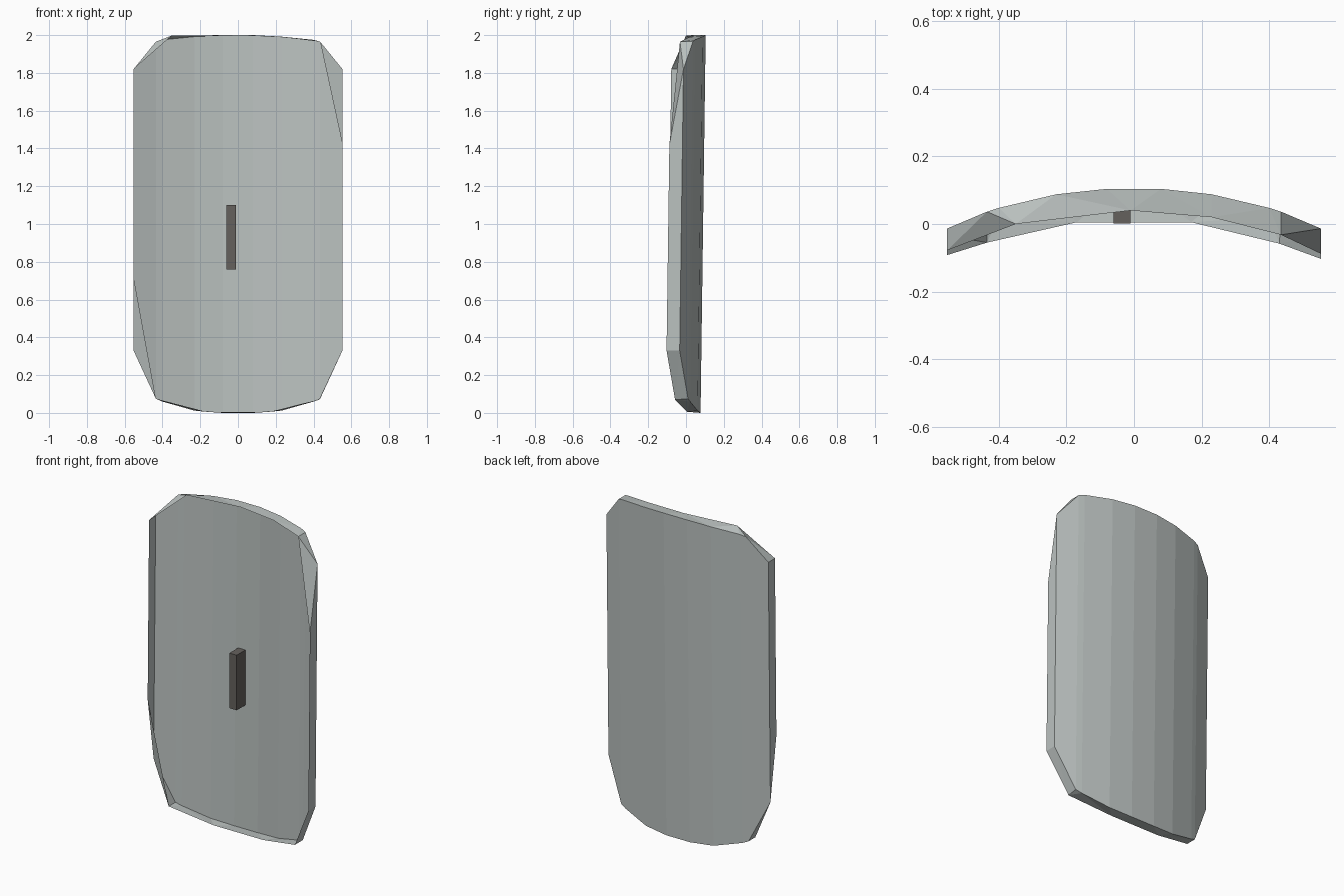
import bpy, bmesh
from mathutils import Vector

if "Cube" in bpy.data.objects:
    bpy.data.objects.remove(bpy.data.objects["Cube"])


def material(name, rgb):
    m = bpy.data.materials.new(name)
    m.diffuse_color = (*rgb, 1)
    m.use_nodes = True
    m.node_tree.nodes["Principled BSDF"].inputs["Base Color"].default_value = m.diffuse_color
    return m


def finish(bm, name, mat):
    me = bpy.data.meshes.new(name)
    bm.to_mesh(me)
    bm.free()
    me.materials.append(mat)
    ob = bpy.data.objects.new(name, me)
    bpy.context.collection.objects.link(ob)
    return ob


grey = material("pale grey", (0.50, 0.54, 0.53))
dark = material("dark brown grey", (0.13, 0.12, 0.11))

# Curved plate: half profile of columns as (x, y at top, bottom z, top z), mirrored in x
half = [(0.08, 0.104, 0.0, 2.0), (0.23, 0.088, 0.012, 1.992), (0.40, 0.048, 0.06, 1.975),
        (0.435, 0.037, 0.075, 1.965), (0.553, -0.011, 0.33, 1.82)]
columns = [(-x, y, lo, hi) for x, y, lo, hi in reversed(half)] + half


def lean(y, z):
    return y + 0.0135 * (z - 2)


bm = bmesh.new()
top = [bm.verts.new((x, lean(y, hi), hi)) for x, y, lo, hi in columns]
bottom = [bm.verts.new((x, lean(y, lo), lo)) for x, y, lo, hi in columns]
for i in range(len(columns) - 1):
    bm.faces.new((top[i], top[i + 1], bottom[i + 1], bottom[i]))
back_loop = top + bottom[::-1]

# Rim: open front edge, clockwise from the upper left, stitched to the plate edge
front = [(-0.553, -0.078, 1.82), (-0.35, 0.0, 1.998), (-0.01, 0.04, 2.0), (0.23, 0.02, 1.99),
         (0.435, -0.032, 1.965), (0.553, -0.088, 1.42), (0.553, -0.103, 0.33),
         (0.43, -0.058, 0.07), (0.17, 0.005, 0.006), (-0.17, 0.005, 0.006),
         (-0.435, -0.055, 0.075), (-0.553, -0.092, 0.72)]
front_loop = [bm.verts.new(p) for p in front]
a, b = back_loop + back_loop[:1], front_loop + front_loop[:1]
i = j = 0
while i < len(a) - 1 or j < len(b) - 1:
    step_a = (a[i + 1].co - b[j].co).length if i < len(a) - 1 else 99
    step_b = (a[i].co - b[j + 1].co).length if j < len(b) - 1 else 99
    if step_a <= step_b:
        bm.faces.new((a[i], a[i + 1], b[j]))
        i += 1
    else:
        bm.faces.new((a[i], b[j + 1], b[j]))
        j += 1
bmesh.ops.recalc_face_normals(bm, faces=bm.faces)
# Outside of the plate faces backwards
bm.faces.ensure_lookup_table()
if bm.faces[4].normal.y < 0:
    bmesh.ops.reverse_faces(bm, faces=bm.faces)
finish(bm, "shield_shell", grey)

# Upright grip on the inside
bm = bmesh.new()
bmesh.ops.create_cube(bm, size=1)
bmesh.ops.scale(bm, vec=Vector((0.05, 0.085, 0.34)), verts=bm.verts)
bmesh.ops.translate(bm, vec=Vector((-0.035, 0.0445, 0.93)), verts=bm.verts)
finish(bm, "grip", dark)
